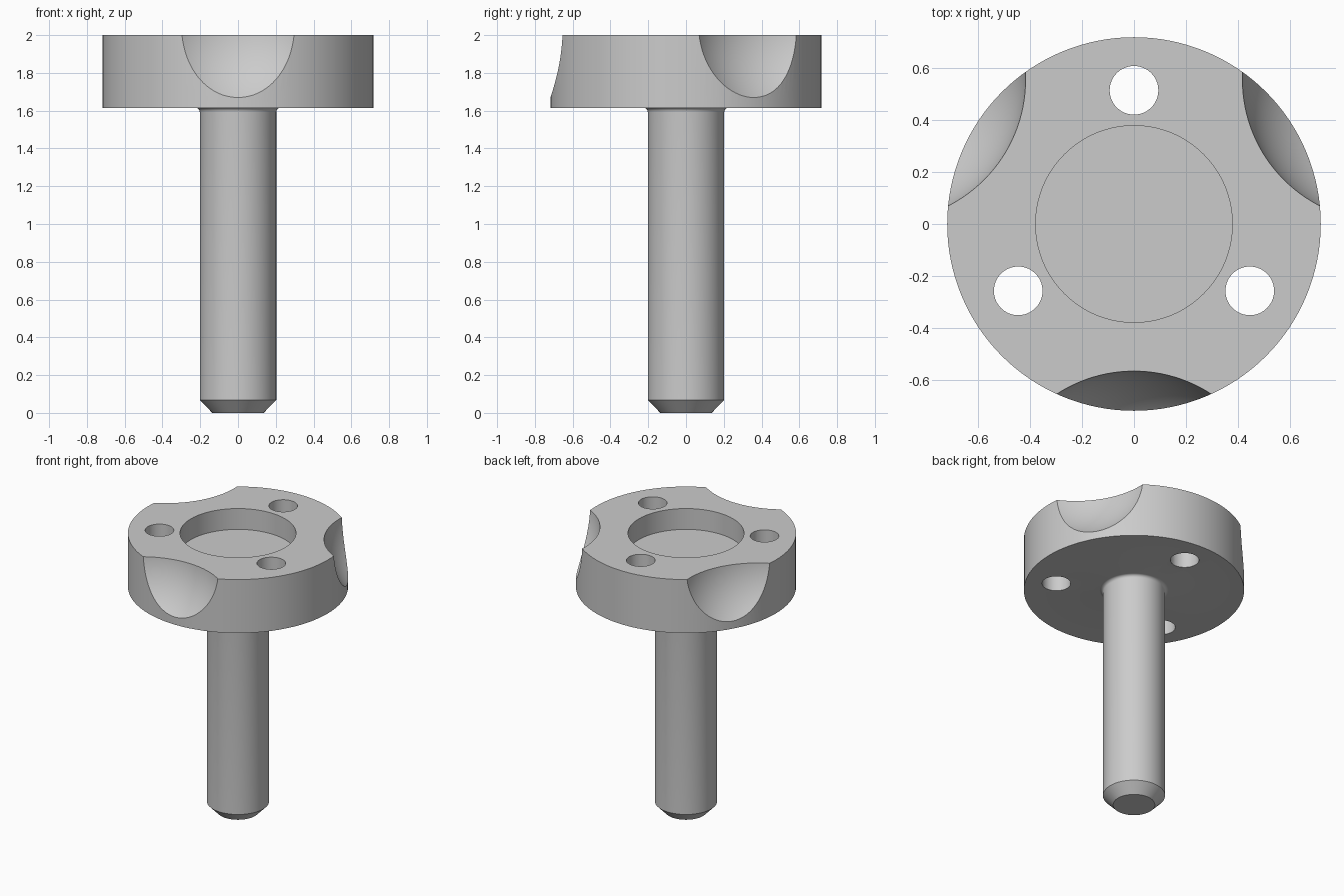
import bpy, bmesh, math
from mathutils import Vector, Matrix

cube = bpy.data.objects.get("Cube")
if cube:
    bpy.data.objects.remove(cube, do_unlink=True)

HEAD_R, HEAD_Z, TOP_Z = 0.718, 1.615, 2.0
SHAFT_R, FILLET = 0.2025, 0.022

steel = bpy.data.materials.new("plain_grey")
steel.use_nodes = True
grey = (0.6, 0.6, 0.6, 1)
steel.diffuse_color = grey
steel.node_tree.nodes["Principled BSDF"].inputs["Base Color"].default_value = grey


def make_object(name, bm):
    mesh = bpy.data.meshes.new(name)
    bmesh.ops.recalc_face_normals(bm, faces=bm.faces)
    bm.to_mesh(mesh)
    bm.free()
    mesh.materials.append(steel)
    obj = bpy.data.objects.new(name, mesh)
    bpy.context.collection.objects.link(obj)
    return obj


def lathe(name, profile, steps=128):
    """Spin a closed-on-axis (radius, z) profile around z."""
    bm = bmesh.new()
    verts = [bm.verts.new((r, 0, z)) for r, z in profile]
    edges = [bm.edges.new(pair) for pair in zip(verts, verts[1:])]
    bmesh.ops.spin(bm, geom=verts + edges, cent=(0, 0, 0), axis=(0, 0, 1),
                   angle=math.tau, steps=steps)
    bmesh.ops.remove_doubles(bm, verts=bm.verts, dist=1e-5)
    return make_object(name, bm)


def polar(radius, degrees, z):
    a = math.radians(degrees)
    return Vector((radius * math.cos(a), radius * math.sin(a), z))


# Body: chamfered shaft, filleted neck, disc head with a round recess
fillet = []
for i in range(7):
    a = math.radians(15 * i)
    fillet.append((SHAFT_R + FILLET * (1 - math.cos(a)),
                   HEAD_Z - FILLET * (1 - math.sin(a))))
profile = [(0, 0), (0.136, 0), (SHAFT_R, 0.069), *fillet,
           (HEAD_R, HEAD_Z), (HEAD_R, TOP_Z),
           (0.378, TOP_Z), (0.378, TOP_Z - 0.15), (0, TOP_Z - 0.15)]
body = lathe("knob_with_shaft", profile)

# Cutters: three through holes and three spherical finger scallops
cutters = []
for k in range(3):
    bm = bmesh.new()
    bmesh.ops.create_cone(bm, cap_ends=True, segments=64, radius1=0.0935,
                          radius2=0.0935, depth=0.8,
                          matrix=Matrix.Translation(polar(0.514, 90 + 120 * k, 1.8)))
    cutters.append(make_object("hole_cutter", bm))

    bm = bmesh.new()
    bmesh.ops.create_uvsphere(bm, u_segments=128, v_segments=64, radius=0.547,
                              matrix=Matrix.Translation(polar(1.11, -90 + 120 * k, 2.051)))
    cutters.append(make_object("scallop_cutter", bm))

bpy.context.view_layer.objects.active = body
body.select_set(True)
for cutter in cutters:
    cutter.hide_render = True
    mod = body.modifiers.new("cut", 'BOOLEAN')
    mod.operation = 'DIFFERENCE'
    mod.solver = 'EXACT'
    mod.object = cutter
    bpy.ops.object.modifier_apply(modifier=mod.name)
for cutter in cutters:
    bpy.data.objects.remove(cutter, do_unlink=True)

# Smooth round surfaces, crisp rims
bpy.ops.object.shade_smooth_by_angle(angle=math.radians(25))
